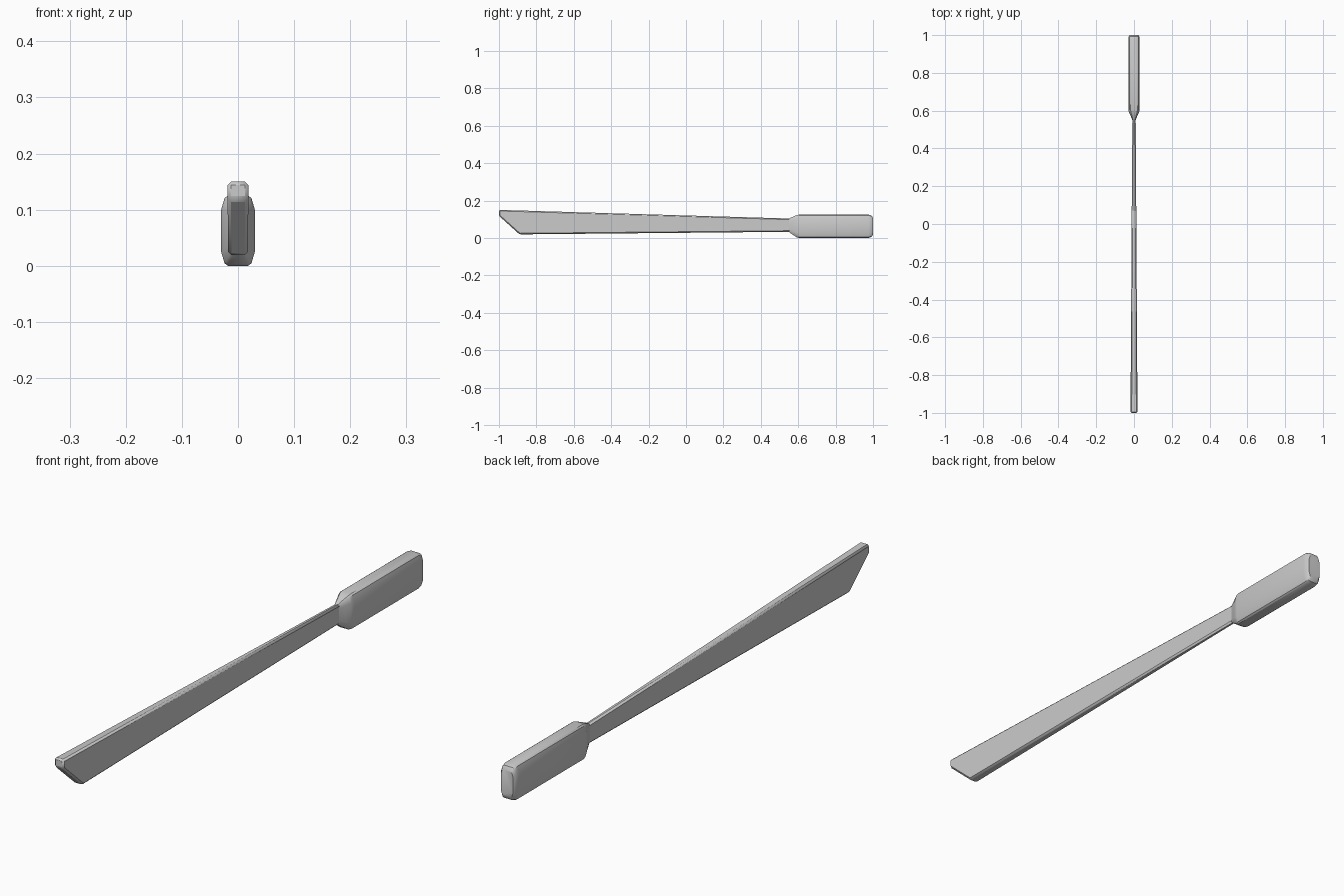
import bpy, bmesh, math

if "Cube" in bpy.data.objects:
    bpy.data.objects.remove(bpy.data.objects["Cube"])


def finish(bm, name):
    bmesh.ops.recalc_face_normals(bm, faces=bm.faces)
    mesh = bpy.data.meshes.new(name)
    bm.to_mesh(mesh)
    bm.free()
    ob = bpy.data.objects.new(name, mesh)
    bpy.context.collection.objects.link(ob)
    bpy.ops.object.select_all(action='DESELECT')
    ob.select_set(True)
    bpy.context.view_layer.objects.active = ob
    return ob


def bridge(bm, rings):
    for a, b in zip(rings, rings[1:]):
        n = len(a)
        for i in range(n):
            bm.faces.new((a[i], a[(i + 1) % n], b[(i + 1) % n], b[i]))
    bm.faces.new(rings[0])
    bm.faces.new(rings[-1])


# Blade: slanted-tip side profile (y, z), thinning toward the handle
profile = [(-1.0, 0.15), (-1.0, 0.118), (-0.89, 0.019), (0.58, 0.033), (0.58, 0.103)]


def blade_half_width(y):
    return 0.0185 - 0.0095 * (y + 1) / 1.58


bm = bmesh.new()
rings = [[bm.verts.new((s * blade_half_width(y), y, z)) for y, z in profile] for s in (-1, 1)]
bridge(bm, rings)
blade = finish(bm, "blade")
bevel = blade.modifiers.new("edge_chamfer", 'BEVEL')
bevel.width = 0.006
bevel.segments = 1
bevel.limit_method = 'ANGLE'
bevel.angle_limit = math.radians(30)
bpy.ops.object.shade_smooth_by_angle(angle=math.radians(25))

# Handle: twelve-sided grip lofted from y, half width, bottom, top
sections = [
    (0.550, 0.009, 0.032, 0.104),
    (0.573, 0.018, 0.016, 0.114),
    (0.592, 0.027, 0.003, 0.122),
    (0.605, 0.030, 0.000, 0.125),
    (0.975, 0.030, 0.000, 0.125),
    (0.992, 0.0285, 0.005, 0.120),
    (1.000, 0.024, 0.017, 0.108),
]
corner = [(1.0, 0.2), (0.8, 0.035), (0.6, 0.0)]  # width factor, height factor


def grip_ring(bm, y, w, low, high):
    h = high - low
    right = [(w * a, low + h * b) for a, b in reversed(corner)]
    right += [(w * a, high - h * b) for a, b in corner]
    loop = right + [(-x, z) for x, z in reversed(right)]
    return [bm.verts.new((x, y, z)) for x, z in loop]


bm = bmesh.new()
bridge(bm, [grip_ring(bm, *s) for s in sections])
finish(bm, "handle")
bpy.ops.object.shade_smooth_by_angle(angle=math.radians(35))
